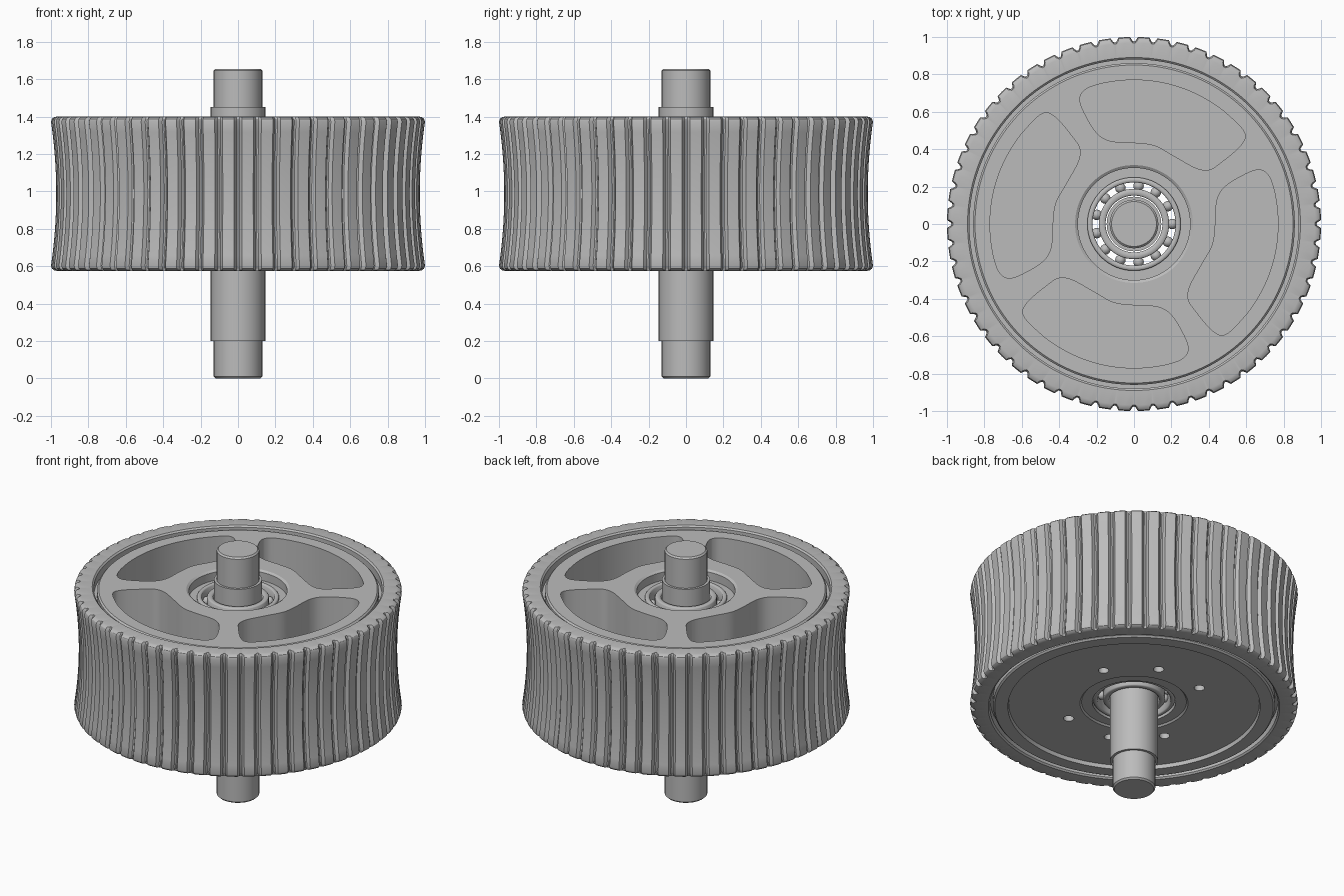
import bpy, bmesh, math
from mathutils import Vector

cube = bpy.data.objects.get("Cube")
if cube:
    bpy.data.objects.remove(cube, do_unlink=True)

GREY = (0.5, 0.5, 0.5, 1.0)
grey = bpy.data.materials.new("plain_grey")
grey.use_nodes = True
grey.diffuse_color = GREY
shader = next(n for n in grey.node_tree.nodes if n.type == 'BSDF_PRINCIPLED')
shader.inputs["Base Color"].default_value = GREY

BOTTOM, TOP, MID = 0.575, 1.40, 0.9875


def finish(name, bm):
    """Turn a bmesh into a named grey object."""
    bmesh.ops.remove_doubles(bm, verts=bm.verts, dist=0.0001)
    bmesh.ops.recalc_face_normals(bm, faces=bm.faces)
    mesh = bpy.data.meshes.new(name)
    bm.to_mesh(mesh)
    bm.free()
    mesh.materials.append(grey)
    obj = bpy.data.objects.new(name, mesh)
    bpy.context.collection.objects.link(obj)
    return obj


def smooth(obj, degrees=30):
    bpy.ops.object.select_all(action='DESELECT')
    obj.select_set(True)
    bpy.context.view_layer.objects.active = obj
    bpy.ops.object.shade_smooth_by_angle(angle=math.radians(degrees))


def even(n):
    return [(math.tau * i / n, 0.0) for i in range(n)]


def revolve(name, profile, steps):
    """Spin a closed (radius, z, tread) profile; steps are (angle, dent)."""
    bm = bmesh.new()
    rings = []
    for angle, dent in steps:
        ring = []
        for r, z, *tread in profile:
            radius = r - dent * (tread[0] if tread else 0)
            ring.append(bm.verts.new((radius * math.cos(angle), radius * math.sin(angle), z)))
        rings.append(ring)
    n = len(profile)
    for i, a in enumerate(rings):
        b = rings[(i + 1) % len(rings)]
        for j in range(n):
            k = (j + 1) % n
            if profile[j][0] == 0 and profile[k][0] == 0:
                continue
            loop = [a[j], b[j], b[k], a[k]]
            if profile[j][0] == 0:
                loop = [a[j], b[k], a[k]]
            elif profile[k][0] == 0:
                loop = [a[j], b[j], a[k]]
            bm.faces.new(loop)
    return finish(name, bm)


# Tyre: waisted band with narrow grooves all round
TEETH = 60
steps = [(math.tau * (i + f) / TEETH, dent)
         for i in range(TEETH)
         for f, dent in ((0, 0.024), (0.08, 0.021), (0.2, 0), (0.5, 0), (0.8, 0), (0.92, 0.021))]
outer = []
for i in range(15):
    t = -1 + i / 7
    outer.append((0.972 + 0.028 * t * t, MID + t * 0.385, 1))
half_lip = [(0.995, 0.4, 1), (0.984, 0.409, 0.7), (0.968, 0.4125, 0),
            (0.89, 0.4125, 0), (0.88, 0.403, 0), (0.88, 0.35, 0), (0.855, 0.35, 0)]
top_lip = [(r, MID + h, d) for r, h, d in half_lip]
low_lip = [(r, MID - h, d) for r, h, d in reversed(half_lip)]
smooth(revolve("tyre", outer + top_lip + low_lip, steps))

# Hub: solid drum with a central bore and shallow bearing seats
hub_profile = [
    (0.225, 0.66), (0.255, 0.66), (0.255, 0.615), (0.32, 0.615), (0.33, 0.605), (0.765, 0.605),
    (0.77, 0.58), (0.85, 0.58), (0.86, 0.59), (0.86, 1.375), (0.85, 1.385),
    (0.315, 1.385), (0.30, 1.375), (0.30, 1.32), (0.225, 1.32)]
hub = revolve("hub", hub_profile, even(128))


def rounded(points, steps=6):
    """Closed smooth curve through the points."""
    out, n = [], len(points)
    for i in range(n):
        a, b, c, d = (Vector(points[(i + k) % n]) for k in (-1, 0, 1, 2))
        for s in range(steps):
            t = s / steps
            out.append(0.5 * (2 * b + (c - a) * t + (2 * a - 5 * b + 4 * c - d) * t * t
                              + (3 * b - a - 3 * c + d) * t ** 3))
    return out


def prism(bm, outline, low, high):
    face = bm.faces.new([bm.verts.new((p[0], p[1], low)) for p in outline])
    result = bmesh.ops.extrude_face_region(bm, geom=[face])
    moved = [v for v in result["geom"] if isinstance(v, bmesh.types.BMVert)]
    bmesh.ops.translate(bm, verts=moved, vec=(0, 0, high - low))


# Four swept pockets leave the spokes; six blind holes in the lower face
rim_arc = [(0.77 * math.cos(math.radians(a)), 0.77 * math.sin(math.radians(a)))
           for a in range(50, 107, 8)]
inner_edge = [(-0.275, 0.705), (-0.285, 0.64), (-0.21, 0.5), (-0.13, 0.445), (0, 0.435),
              (0.11, 0.42), (0.22, 0.36), (0.33, 0.30), (0.40, 0.29), (0.46, 0.325),
              (0.57, 0.42), (0.59, 0.49)]
pocket = rounded(rim_arc + inner_edge)
bm = bmesh.new()
for quarter in range(4):
    c, s = round(math.cos(quarter * math.pi / 2)), round(math.sin(quarter * math.pi / 2))
    prism(bm, [(p.x * c - p.y * s, p.x * s + p.y * c) for p in pocket], 0.67, 1.5)
for degrees in (25, 70, 115, 205, 250, 295):
    a = math.radians(degrees)
    prism(bm, [(0.44 * math.cos(a) + 0.032 * math.cos(t), 0.44 * math.sin(a) + 0.032 * math.sin(t))
               for t, _ in even(20)], 0.5, 0.655)
cutter = finish("hub_cutter", bm)
cutter.hide_render = True
cut = hub.modifiers.new("pockets", 'BOOLEAN')
cut.operation, cut.solver, cut.object = 'DIFFERENCE', 'EXACT', cutter
bpy.ops.object.select_all(action='DESELECT')
hub.select_set(True)
bpy.context.view_layer.objects.active = hub
bpy.ops.object.modifier_apply(modifier="pockets")
bpy.data.objects.remove(cutter, do_unlink=True)
smooth(hub)

# Bearings: inner race, outer race and balls at each end
for label, low, high in (("lower", 0.625, 0.765), ("upper", 1.20, 1.34)):
    for part, r0, r1 in (("inner", 0.152, 0.188), ("outer", 0.222, 0.25)):
        ring = [(r0, low + 0.006), (r0 + 0.006, low), (r1 - 0.006, low), (r1, low + 0.006),
                (r1, high - 0.006), (r1 - 0.006, high), (r0 + 0.006, high), (r0, high - 0.006)]
        smooth(revolve(label + "_bearing_" + part + "_race", ring, even(64)), 50)
    bm = bmesh.new()
    for angle, _ in even(13):
        made = bmesh.ops.create_uvsphere(bm, u_segments=16, v_segments=10, radius=0.028)
        bmesh.ops.translate(bm, verts=made["verts"],
                            vec=(0.205 * math.cos(angle), 0.205 * math.sin(angle), (low + high) / 2))
    smooth(finish(label + "_bearing_balls", bm), 60)

# Stepped axle with chamfered ends
axle_profile = [(0, 0), (0.12, 0), (0.13, 0.01), (0.13, 0.2), (0.146, 0.2), (0.146, 1.45),
                (0.13, 1.45), (0.13, 1.645), (0.12, 1.655), (0, 1.655)]
smooth(revolve("axle", axle_profile, even(64)))
